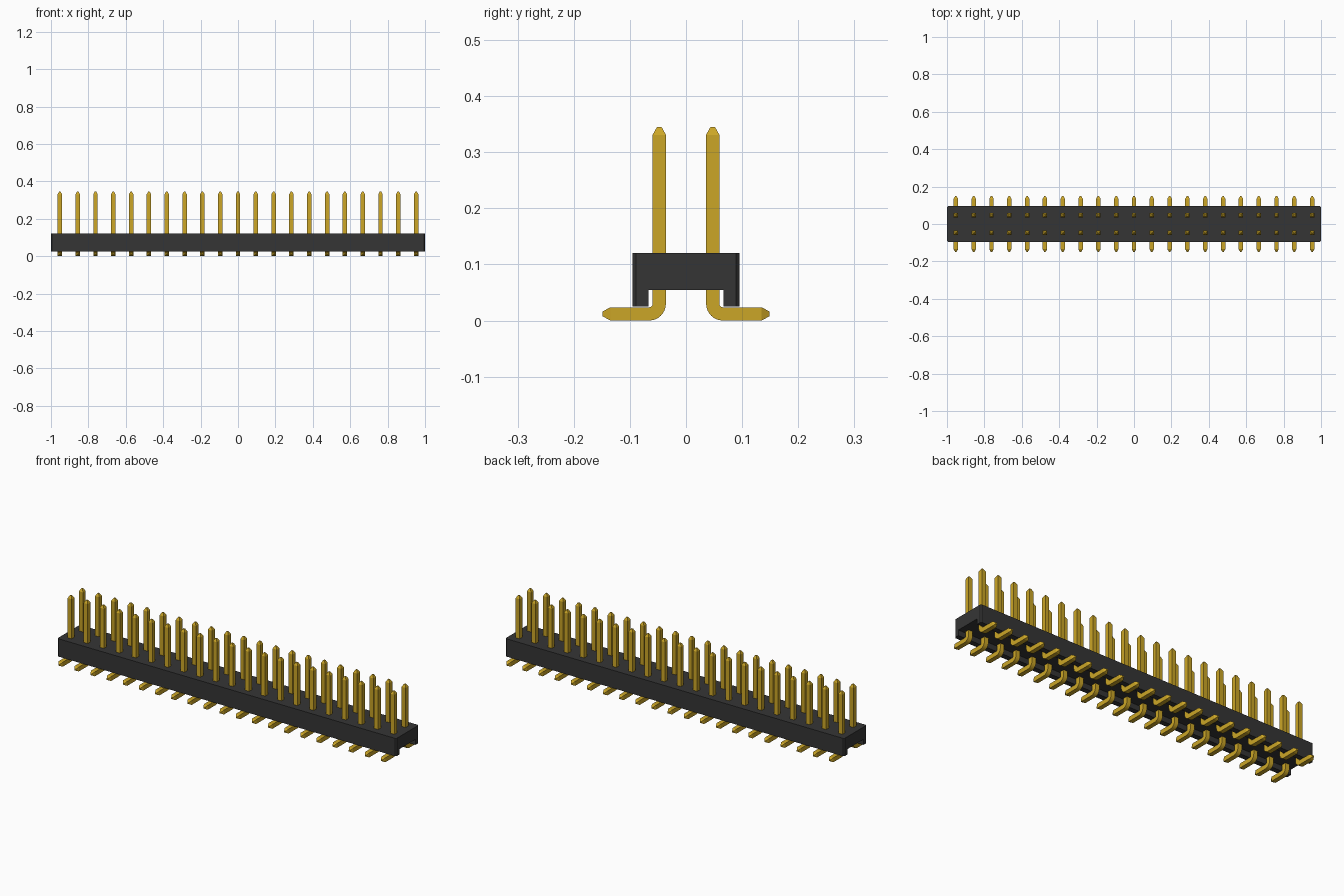
import bpy
import bmesh
import math
from mathutils import Vector

cube = bpy.data.objects.get("Cube")
if cube:
    bpy.data.objects.remove(cube, do_unlink=True)

COLUMNS = 21
PITCH = 2 / COLUMNS
ROW_Y = PITCH / 2
HALF = 0.0118       # half thickness of a pin
TIP = 0.004         # half thickness at the blunt tips
BEND = 0.0182       # centreline radius of the bend


def make_material(name, rgb):
    mat = bpy.data.materials.new(name)
    mat.use_nodes = True
    mat.diffuse_color = (*rgb, 1)
    mat.node_tree.nodes["Principled BSDF"].inputs["Base Color"].default_value = (*rgb, 1)
    return mat


def make_object(name, bm, mat):
    bmesh.ops.recalc_face_normals(bm, faces=bm.faces)
    mesh = bpy.data.meshes.new(name)
    bm.to_mesh(mesh)
    bm.free()
    mesh.materials.append(mat)
    obj = bpy.data.objects.new(name, mesh)
    bpy.context.collection.objects.link(obj)
    return obj


def build_housing(mat):
    # Channel-shaped profile extruded along x
    half = [(0.095, 0.12), (0.095, 0.025), (0.067, 0.025), (0.067, 0.054)]
    profile = half + [(-y, z) for y, z in reversed(half)]
    bm = bmesh.new()
    face = bm.faces.new([bm.verts.new((-1, y, z)) for y, z in profile])
    out = bmesh.ops.extrude_face_region(bm, geom=[face])
    bmesh.ops.translate(bm, vec=(2, 0, 0),
                        verts=[g for g in out["geom"] if isinstance(g, bmesh.types.BMVert)])
    # Small chamfers on the upright outer corners
    corners = [e for e in bm.edges
               if abs(e.verts[0].co.z - e.verts[1].co.z) > 0.05
               and all(abs(v.co.y) > 0.09 for v in e.verts)]
    bmesh.ops.bevel(bm, geom=corners, offset=0.006, segments=1, affect="EDGES")
    return make_object("housing", bm, mat)


def pin_rings():
    # Each ring: centre (y, z), sideways direction in the yz plane, half thickness
    up, out = Vector((0, 0, 1)), Vector((0, 1, 0))
    rings = [(Vector((0, 0.149, HALF)), up, TIP),
             (Vector((0, 0.135, HALF)), up, HALF)]
    centre = Vector((0, ROW_Y + BEND, HALF + BEND))
    steps = 8
    for i in range(steps + 1):
        a = math.pi / 2 * i / steps
        side = out * math.sin(a) + up * math.cos(a)
        rings.append((centre - side * BEND, side, HALF))
    rings.append((Vector((0, ROW_Y, 0.331)), out, HALF))
    rings.append((Vector((0, ROW_Y, 0.345)), out, TIP))
    return rings


def build_pin_row(name, mat, sign):
    bm = bmesh.new()
    rings = pin_rings()
    for col in range(COLUMNS):
        shift = Vector(((col - (COLUMNS - 1) / 2) * PITCH, 0, 0))
        previous = None
        for centre, side, h in rings:
            loop = []
            for a, b in ((-1, -1), (1, -1), (1, 1), (-1, 1)):
                p = centre + shift + Vector((a * h, 0, 0)) + side * (b * h)
                loop.append(bm.verts.new((p.x, p.y * sign, p.z)))
            if previous:
                for k in range(4):
                    n = (k + 1) % 4
                    bm.faces.new((previous[k], previous[n], loop[n], loop[k]))
            else:
                bm.faces.new(loop)
            previous = loop
        bm.faces.new(previous)
    obj = make_object(name, bm, mat)
    bpy.ops.object.select_all(action="DESELECT")
    obj.select_set(True)
    bpy.context.view_layer.objects.active = obj
    bpy.ops.object.shade_smooth_by_angle(angle=math.radians(25))
    return obj


black = make_material("black plastic", (0.036, 0.036, 0.036))
gold = make_material("gold metal", (0.60, 0.38, 0.02))

build_housing(black)
build_pin_row("front_pins", gold, -1)
build_pin_row("back_pins", gold, 1)
